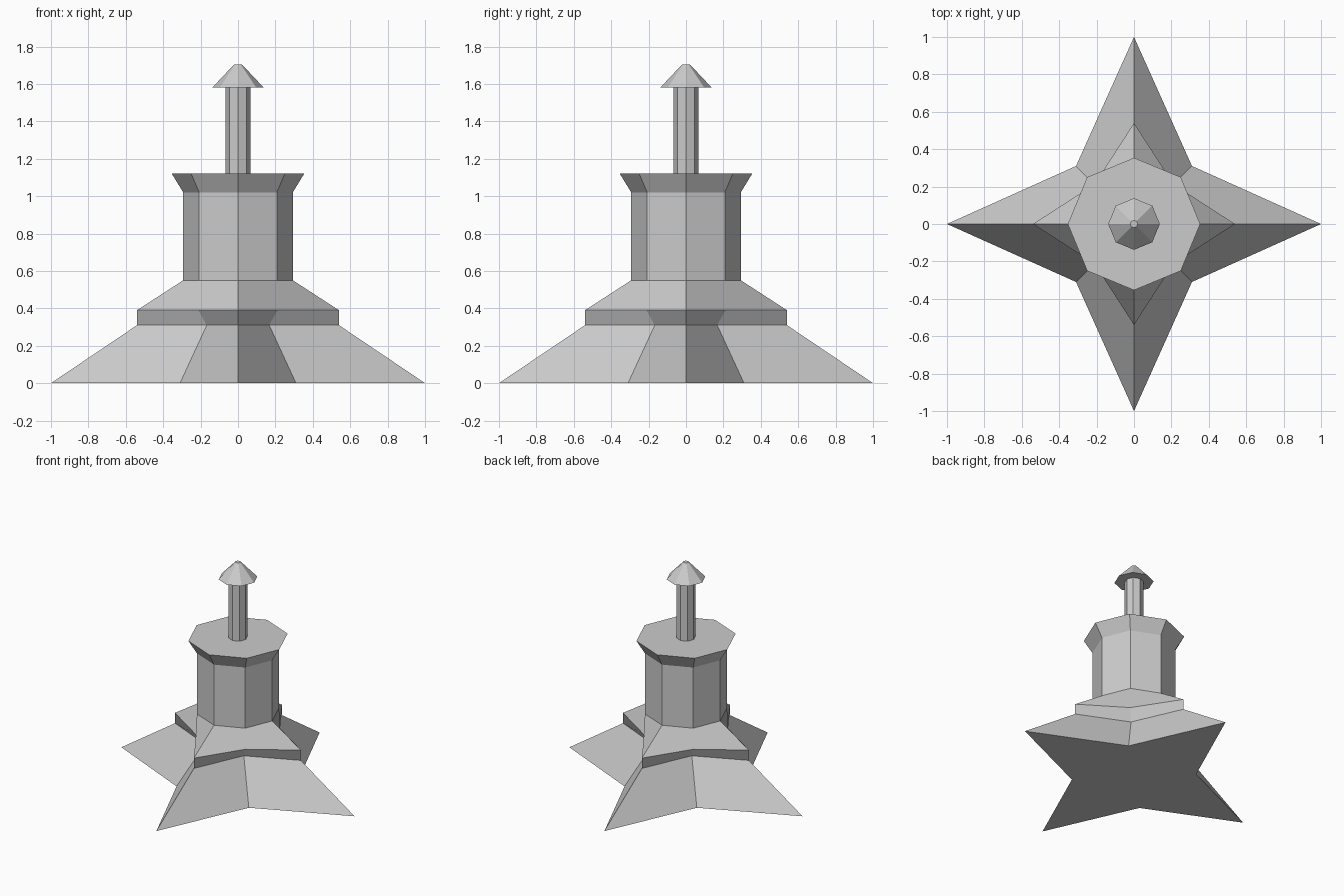
import bpy, bmesh, math

default = bpy.data.objects.get("Cube")
if default:
    bpy.data.objects.remove(default, do_unlink=True)

GREY = (0.6, 0.6, 0.6, 1.0)
stone = bpy.data.materials.new("grey stone")
stone.use_nodes = True
stone.diffuse_color = GREY
stone.node_tree.nodes["Principled BSDF"].inputs["Base Color"].default_value = GREY

OCT = math.sqrt(0.5)


def ring(bm, z, axis, diagonal=None):
    """Eight points: 'axis' is the radius along x and y, 'diagonal' the x = y offset."""
    if diagonal is None:
        diagonal = axis * OCT
    points = []
    for i in range(8):
        a = i * math.pi / 4
        r = diagonal / OCT if i % 2 else axis
        points.append(bm.verts.new((r * math.cos(a), r * math.sin(a), z)))
    return points


def bridge(bm, low, high):
    for i in range(8):
        j = (i + 1) % 8
        bm.faces.new((low[i], low[j], high[j], high[i]))


def bridge_bays(bm, low, high):
    """One folded face per quarter, running from tip to tip."""
    for i in range(0, 8, 2):
        k = (i + 2) % 8
        bm.faces.new((low[i], low[i + 1], low[k], high[k], high[i + 1], high[i]))


def finish(bm, name):
    mesh = bpy.data.meshes.new(name)
    bm.to_mesh(mesh)
    bm.free()
    mesh.materials.append(stone)
    obj = bpy.data.objects.new(name, mesh)
    bpy.context.collection.objects.link(obj)


# Star base, overhanging band, sloped roof, tower and flared rim in one shell
bm = bmesh.new()
foot = ring(bm, 0, 1.0, 0.31)
neck = ring(bm, 0.31, 0.54, 0.167)
band = ring(bm, 0.39, 0.54, 0.212)
tower_foot = ring(bm, 0.55, 0.293)
tower_top = ring(bm, 1.02, 0.293)
rim = ring(bm, 1.12, 0.354)
bm.faces.new(foot[::-1])
bridge(bm, foot, neck)
bridge(bm, neck, band)
bridge_bays(bm, band, tower_foot)
bridge(bm, tower_foot, tower_top)
bridge(bm, tower_top, rim)
bm.faces.new(rim)
finish(bm, "star_base_and_tower")

# Pole with a pointed cap
bm = bmesh.new()
pole_foot = ring(bm, 1.12, 0.066)
pole_top = ring(bm, 1.58, 0.066)
cap_rim = ring(bm, 1.58, 0.138)
cap_top = ring(bm, 1.705, 0.02)
bridge(bm, pole_foot, pole_top)
bridge(bm, pole_top, cap_rim)
bridge(bm, cap_rim, cap_top)
bm.faces.new(cap_top)
finish(bm, "pole_and_cap")
